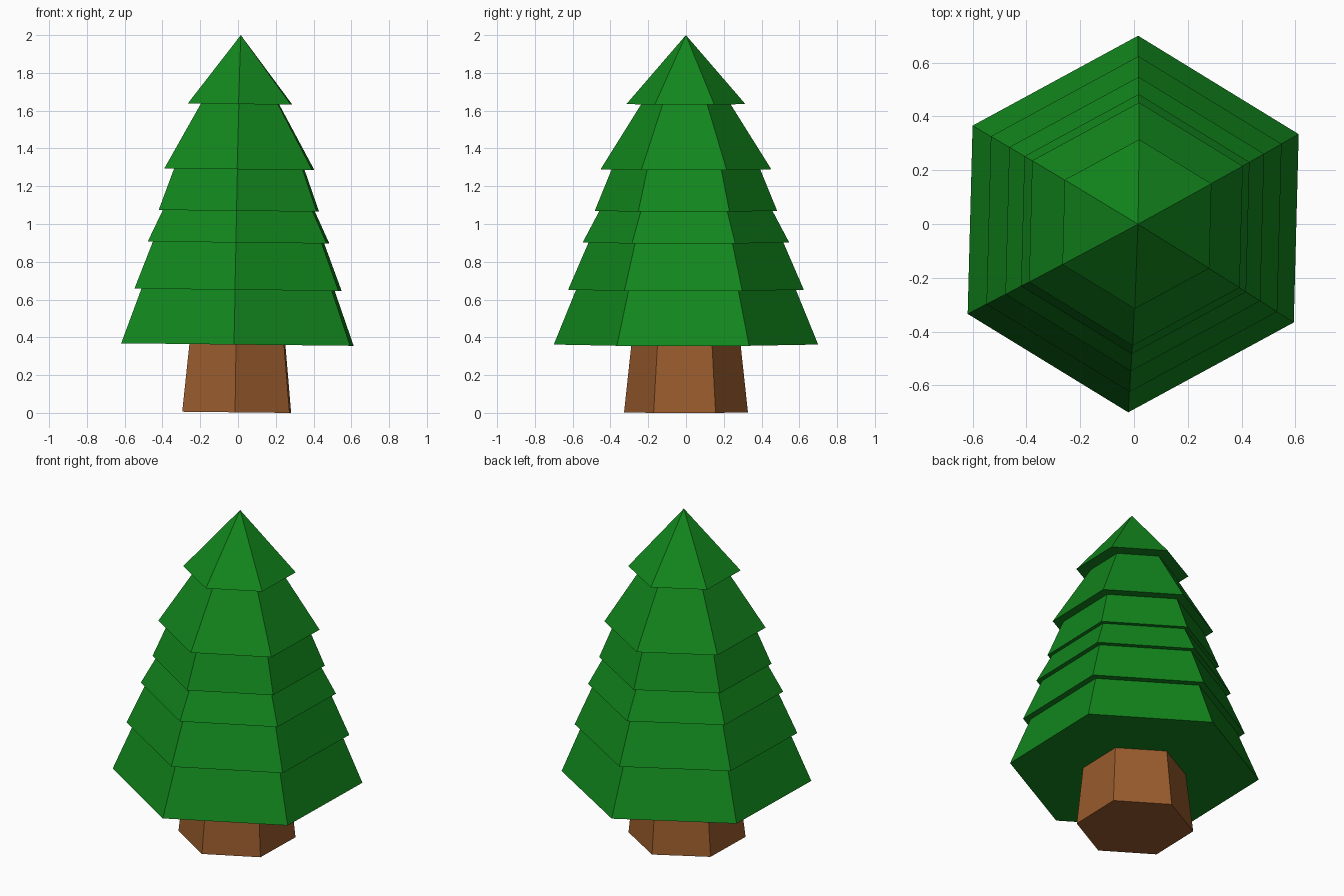
import bpy, bmesh
from math import cos, sin, pi, radians

if "Cube" in bpy.data.objects:
    bpy.data.objects.remove(bpy.data.objects["Cube"])

SIDES = 6
ROT = (0, radians(0.63), radians(-1.5))   # slight lean and twist of the whole tree
LOC = (-0.007, 0, 0.003)


def material(name, color):
    mat = bpy.data.materials.new(name)
    mat.diffuse_color = (*color, 1)
    mat.use_nodes = True
    mat.node_tree.nodes["Principled BSDF"].inputs["Base Color"].default_value = mat.diffuse_color
    return mat


def lathe(name, profile, mat):
    """Six-sided closed solid from (radius, z) points; radius 0 gives a tip."""
    bm = bmesh.new()
    rings = []
    for r, z in profile:
        if r == 0:
            rings.append([bm.verts.new((0, 0, z))] * SIDES)
        else:
            angles = [pi / 2 + 2 * pi * i / SIDES for i in range(SIDES)]
            rings.append([bm.verts.new((r * cos(a), r * sin(a), z)) for a in angles])
    for low, high in zip(rings, rings[1:]):
        for i in range(SIDES):
            j = (i + 1) % SIDES
            corners = [low[i], low[j], high[j], high[i]]
            bm.faces.new(list(dict.fromkeys(corners)))
    for ring in (rings[0], rings[-1]):
        if len(set(ring)) == SIDES:
            bm.faces.new(ring)
    bmesh.ops.recalc_face_normals(bm, faces=bm.faces)
    mesh = bpy.data.meshes.new(name)
    bm.to_mesh(mesh)
    bm.free()
    mesh.materials.append(mat)
    obj = bpy.data.objects.new(name, mesh)
    obj.location, obj.rotation_euler = LOC, ROT
    bpy.context.collection.objects.link(obj)
    return obj


# Trunk: tapered, ends just inside the foliage
lathe("trunk", [(0.328, 0), (0.288, 0.37)], material("bark", (0.32, 0.105, 0.026)))

# Foliage tiers: (base height, base radius, radius where the next tier begins)
tiers = [
    (0.359, 0.700, 0.582),
    (0.649, 0.624, 0.516),
    (0.899, 0.547, 0.458),
    (1.067, 0.483, 0.393),
    (1.287, 0.452, 0.236),
    (1.632, 0.315, 0.0),
]
tops = [t[0] for t in tiers[1:]] + [1.997]
profile = []
for (z, r_base, r_top), z_top in zip(tiers, tops):
    profile += [(r_base, z), (r_top, z_top)]
lathe("foliage", profile, material("needles", (0.006, 0.24, 0.012)))
